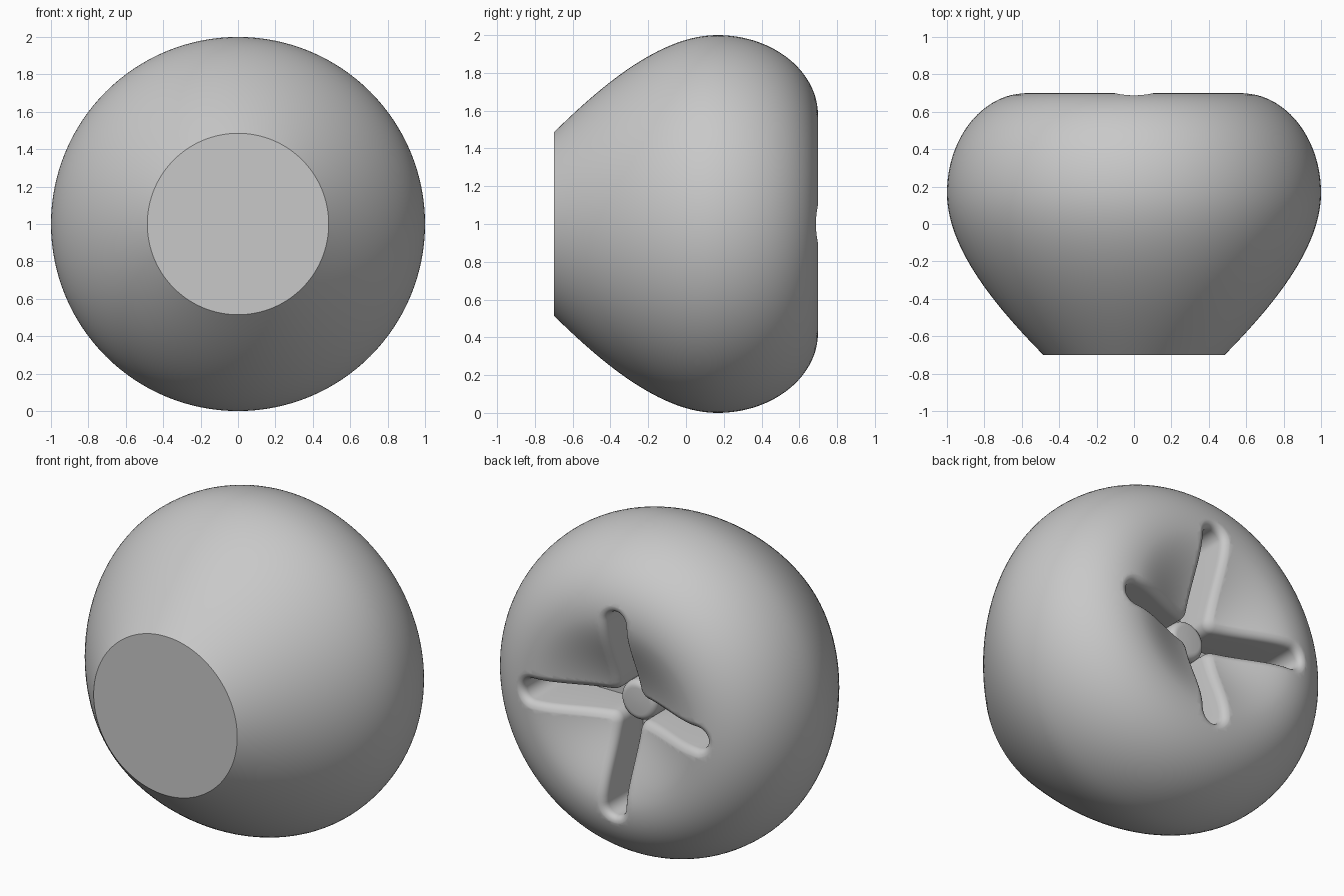
import bpy, bmesh, math
from mathutils import Vector, geometry

old = bpy.data.objects.get("Cube")
if old:
    bpy.data.objects.remove(old)

SHADE = (0.58, 0.58, 0.58, 1)
grey = bpy.data.materials.new("plain grey")
grey.use_nodes = True
grey.diffuse_color = SHADE
grey.node_tree.nodes["Principled BSDF"].inputs["Base Color"].default_value = SHADE


def make_object(name, bm):
    bmesh.ops.recalc_face_normals(bm, faces=bm.faces)
    mesh = bpy.data.meshes.new(name)
    bm.to_mesh(mesh)
    bm.free()
    mesh.materials.append(grey)
    obj = bpy.data.objects.new(name, mesh)
    bpy.context.collection.objects.link(obj)
    return obj


def loft(name, loops):
    """Closed loops joined by quads and capped at both ends."""
    bm = bmesh.new()
    rings = [[bm.verts.new(p) for p in loop] for loop in loops]
    for lo, hi in zip(rings, rings[1:]):
        for i in range(len(lo)):
            j = (i + 1) % len(lo)
            bm.faces.new((lo[i], lo[j], hi[j], hi[i]))
    bm.faces.new(rings[0])
    bm.faces.new(rings[-1])
    return make_object(name, bm)


def lathe(name, outline, segments):
    """Turn (radius, y) points around the front-to-back axis."""
    turns = [2 * math.pi * i / segments for i in range(segments)]
    return loft(name, [[(p[0] * math.cos(a), p[1], 1 + p[0] * math.sin(a)) for a in turns]
                       for p in outline])


def bezier(points, n):
    knot1, handle1, handle2, knot2 = [Vector((r, y, 0)) for r, y in points]
    return geometry.interpolate_bezier(knot1, handle1, handle2, knot2, n)


# Body outline: tapering front, rounded belly, hollow back
front = bezier([(0.485, -0.70), (0.70, -0.48), (1.0, -0.15), (1.0, 0.165)], 28)
belly = bezier([(1.0, 0.165), (1.0, 0.46), (0.81, 0.70), (0.57, 0.70)], 32)
hollow = bezier([(0.57, 0.70), (0.41, 0.70), (0.25, 0.56), (0.01, 0.52)], 24)
back = belly[1:] + hollow[1:]
body = lathe("body", front + back, 128)


def back_height(r):
    for a, b in zip(back, back[1:]):
        if b.x <= r <= a.x:
            return b.y + (a.y - b.y) * (r - b.x) / (a.x - b.x)
    return back[-1].y


# Cross-shaped slot cutter with rounded arm ends and a flared, softened lip
HALF, END, CORNER, LIP, FLOOR = 0.065, 0.555, 0.125, 0.048, 0.32


def arc(cx, cz, r, start, stop, n):
    angles = [math.radians(start + (stop - start) * i / n) for i in range(n + 1)]
    return [(cx + r * math.cos(a), cz + r * math.sin(a)) for a in angles]


def cross_outline(offset):
    w = HALF + offset
    steps = [END + (CORNER - END) * i / 12 for i in range(1, 12)]
    quarter = arc(END, 0, w, 0, 90, 8) + [(s, w) for s in steps]
    quarter += arc(CORNER, CORNER, CORNER - w, 270, 180, 6)
    quarter += [(w, s) for s in reversed(steps)] + arc(0, END, w, 0, 90, 8)[:-1]
    loop = []
    for _ in range(4):
        loop += quarter
        quarter = [(-z, x) for x, z in quarter]
    return loop


def slot_loop(offset, drop):
    return [(x, back_height(math.hypot(x, z)) - drop, 1 + z) for x, z in cross_outline(offset)]


def flat_loop(offset, y):
    return [(x, y, 1 + z) for x, z in cross_outline(offset)]


loops = [flat_loop(0, FLOOR)]
for k in range(6):
    a = math.radians(15 * k)
    loops.append(slot_loop(LIP * (1 - math.cos(a)), LIP * (1 - math.sin(a))))
loops += [slot_loop(LIP * 1.12, -LIP * 0.07), flat_loop(LIP * 1.12, 0.9)]
cutter = loft("slot_cutter", loops)
cutter.hide_render = True

# Cut the slot
cut = body.modifiers.new("slot", 'BOOLEAN')
cut.operation, cut.solver, cut.object = 'DIFFERENCE', 'EXACT', cutter
bpy.ops.object.select_all(action='DESELECT')
body.select_set(True)
bpy.context.view_layer.objects.active = body
bpy.ops.object.modifier_apply(modifier=cut.name)
bpy.data.objects.remove(cutter)

# Rounded pad where the four arms of the slot meet
pad_outline = [(0.12, FLOOR - 0.02)] + arc(0.08, 0.43, 0.04, 0, 90, 6) + [(0.01, 0.472)]
pad = lathe("centre_pad", pad_outline, 48)

# Smooth surfaces, keeping hard edges
pad.select_set(True)
bpy.ops.object.shade_smooth_by_angle(angle=math.radians(32))
